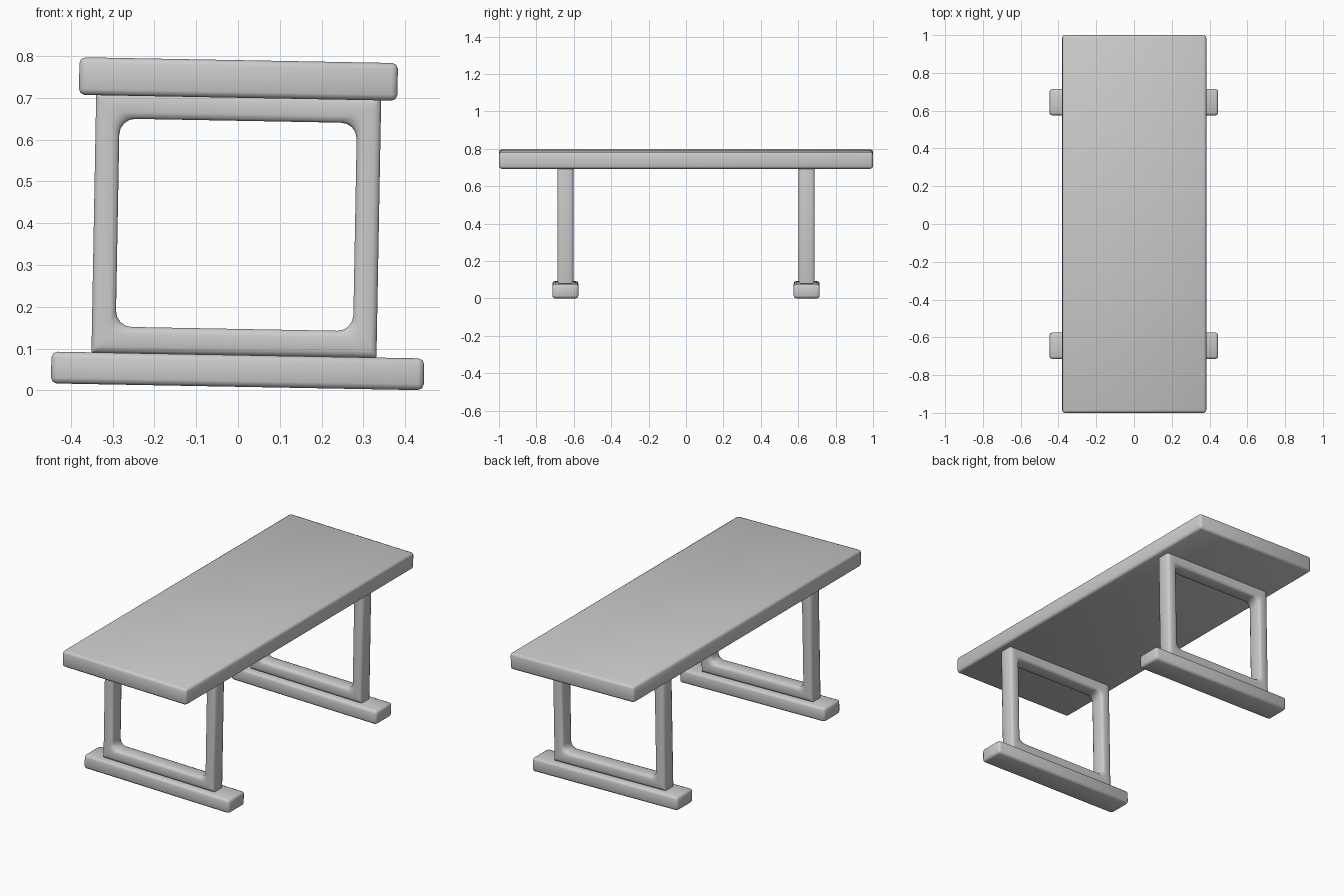
import bpy, bmesh, math
from mathutils import Vector

if "Cube" in bpy.data.objects:
    bpy.data.objects.remove(bpy.data.objects["Cube"])

TILT = math.radians(1.05)      # the whole table leans slightly about y


def finish(bm, name, loc):
    bmesh.ops.recalc_face_normals(bm, faces=bm.faces)
    me = bpy.data.meshes.new(name)
    bm.to_mesh(me)
    bm.free()
    ob = bpy.data.objects.new(name, me)
    bpy.context.collection.objects.link(ob)
    ob.location = loc
    ob.rotation_euler.y = TILT
    bpy.ops.object.select_all(action='DESELECT')
    ob.select_set(True)
    bpy.context.view_layer.objects.active = ob
    bpy.ops.object.shade_smooth_by_angle(angle=math.radians(50))
    return ob


def slab(name, loc, size, bevel):
    bm = bmesh.new()
    bmesh.ops.create_cube(bm, size=1)
    bmesh.ops.scale(bm, vec=size, verts=bm.verts)
    bmesh.ops.bevel(bm, geom=bm.edges[:], offset=bevel, segments=2,
                    profile=0.5, affect='EDGES')
    return finish(bm, name, loc)


def rounded_rect(hx, hz, r, n=4):
    pts = []
    for k, (sx, sz) in enumerate([(1, 1), (-1, 1), (-1, -1), (1, -1)]):
        for i in range(n + 1):
            a = math.pi / 2 * (k + i / n)
            pts.append(Vector((sx * (hx - r) + r * math.cos(a), 0,
                               sz * (hz - r) + r * math.sin(a))))
    return pts


def frame(name, loc):
    # Outer rectangle blended to a rounded opening, swept by a soft-edged section
    outer = rounded_rect(0.341, 0.312, 0.003)
    inner = rounded_rect(0.284, 0.249, 0.038)
    d, c = 0.043, 0.014
    section = [(0, -d + c), (0.07, -d + c * .3), (0.25, -d),
               (0.75, -d), (0.93, -d + c * .3), (1, -d + c)]
    section += [(s, -y) for s, y in reversed(section)]
    bm = bmesh.new()
    rings = [[bm.verts.new(o.lerp(i, s) + Vector((0, y, 0)))
              for o, i in zip(outer, inner)] for s, y in section]
    n = len(outer)
    for a, b in zip(rings, rings[1:] + rings[:1]):
        for j in range(n):
            k = (j + 1) % n
            bm.faces.new((a[j], a[k], b[k], b[j]))
    return finish(bm, name, loc)


# Table top
slab("table_top", (0.001, 0, 0.745), (0.762, 2.0, 0.09), 0.014)

# Leg frames and floor runners at each end
for side, label in ((-1, "front"), (1, "back")):
    frame(label + "_leg_frame", (-0.004, side * 0.645, 0.396))
    slab(label + "_foot", (-0.001, side * 0.645, 0.0465), (0.892, 0.14, 0.076), 0.014)
